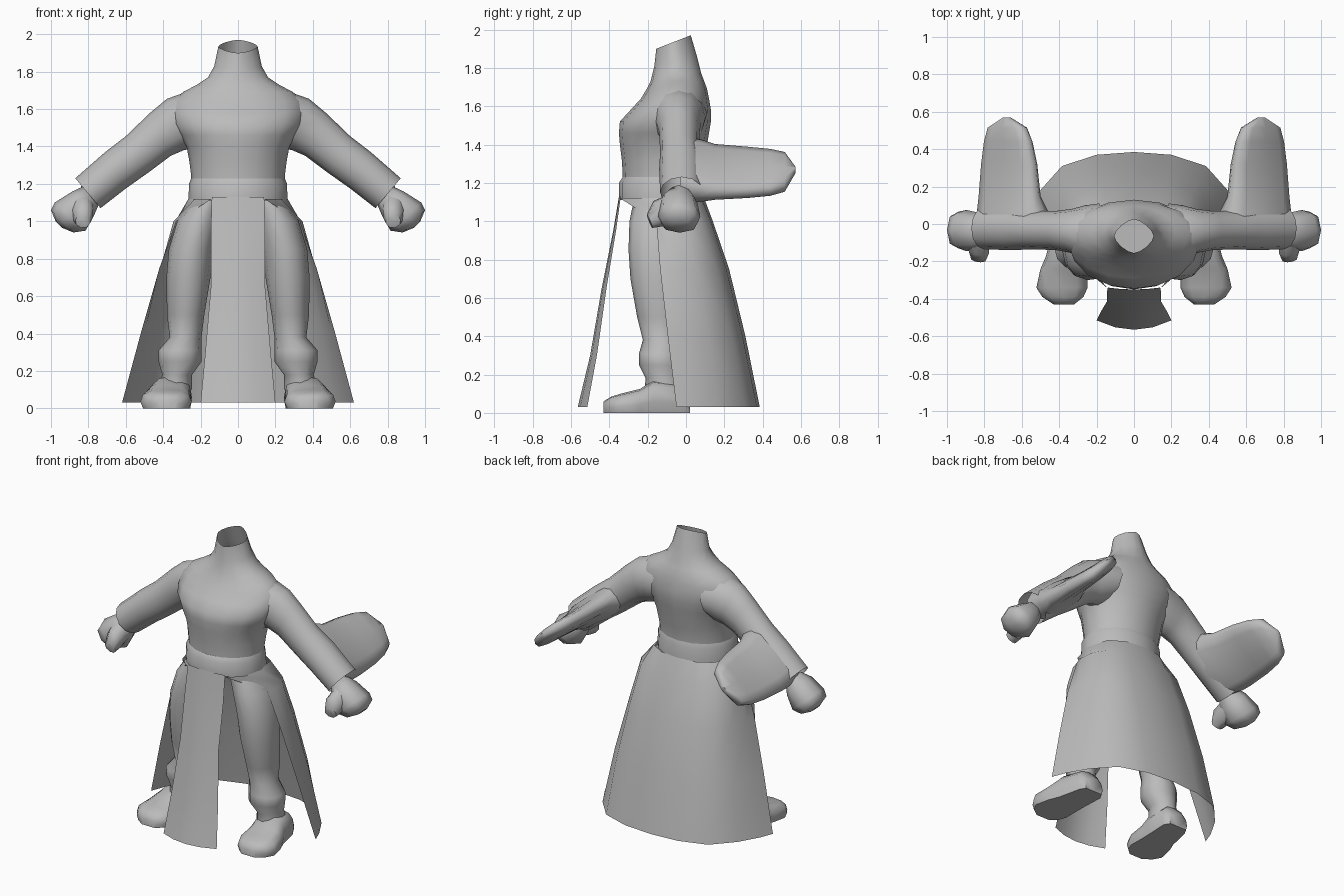
import bpy, bmesh, math
from mathutils import Vector as V

if "Cube" in bpy.data.objects:
    bpy.data.objects.remove(bpy.data.objects["Cube"])

GREY = (0.5, 0.5, 0.5, 1)
mat = bpy.data.materials.new("plain_grey")
mat.use_nodes = True
mat.diffuse_color = GREY
mat.node_tree.nodes["Principled BSDF"].inputs["Base Color"].default_value = GREY


def ring(c, u, v, n=12, power=1.0):
    """Closed section around c with half axes u and v; power < 1 makes it boxier."""
    pts = []
    for i in range(n):
        a = math.tau * i / n
        co, si = math.cos(a), math.sin(a)
        pts.append(V(c) + V(u) * math.copysign(abs(co) ** power, co)
                   + V(v) * math.copysign(abs(si) ** power, si))
    return pts


def flat(z, x, hw, front, back, tilt=0.0, **kw):
    """Level section; tilt raises its back edge."""
    h = (back - front) / 2
    return ring((x, (front + back) / 2, z), (hw, 0, 0), (0, h, tilt), **kw)


def limb(top, bottom, front, back, **kw):
    """Section between an upper and a lower (x, z) point, spanning front to back."""
    t, b = V((top[0], 0, top[1])), V((bottom[0], 0, bottom[1]))
    h = (back - front) / 2
    return ring((t + b) / 2 + V((0, (front + back) / 2, 0)), (t - b) / 2, (0, h, 0), **kw)


def loft(name, rows, closed=True, caps=(False, False), mirror=False, angle=60):
    bm = bmesh.new()
    vs = [[bm.verts.new(p) for p in r] for r in rows]
    n = len(rows[0])
    for a, b in zip(vs, vs[1:]):
        for i in range(n if closed else n - 1):
            j = (i + 1) % n
            bm.faces.new((a[i], a[j], b[j], b[i]))
    for use, r in zip(caps, (vs[0], vs[-1])):
        if use:
            bm.faces.new(r)
    bmesh.ops.recalc_face_normals(bm, faces=bm.faces)
    me = bpy.data.meshes.new(name)
    bm.to_mesh(me)
    bm.free()
    me.materials.append(mat)
    ob = bpy.data.objects.new(name, me)
    bpy.context.collection.objects.link(ob)
    if mirror:
        ob.modifiers.new("mirror", "MIRROR").use_clip = True
    bpy.ops.object.select_all(action="DESELECT")
    ob.select_set(True)
    bpy.context.view_layer.objects.active = ob
    bpy.ops.object.shade_smooth_by_angle(angle=math.radians(angle))
    return ob


# Torso with broad shoulders rising to the open, slanted neck
body = [(1.12, .25, -.33, .08), (1.24, .25, -.33, .08), (1.32, .26, -.335, .095),
        (1.40, .275, -.345, .11), (1.46, .31, -.35, .12), (1.52, .345, -.345, .13),
        (1.58, .36, -.29, .13), (1.64, .35, -.235, .12), (1.69, .295, -.205, .11),
        (1.73, .22, -.185, .095), (1.77, .16, -.175, .08)]
loft("torso", [flat(z, 0, hw, f, b, n=16) for z, hw, f, b in body] + [
    flat(1.83, 0, .127, -.165, .06, tilt=.02, n=16, power=1.15),
    flat(1.935, 0, .105, -.155, .025, tilt=.035, n=16, power=1.3)], caps=(True, False))

# Belt
loft("belt", [flat(1.11, 0, .265, -.35, .095, n=16), flat(1.2, 0, .262, -.35, .09, n=16),
              flat(1.23, 0, .25, -.33, .08, n=16)])

# Sleeves, open at the cuff
loft("sleeve", [
    limb((.17, 1.70), (.20, 1.42), -.22, .11), limb((.28, 1.69), (.24, 1.39), -.185, .10),
    limb((.38, 1.655), (.29, 1.38), -.155, .08), limb((.47, 1.58), (.36, 1.35), -.14, .07),
    limb((.60, 1.455), (.48, 1.26), -.135, .07), limb((.71, 1.37), (.60, 1.175), -.14, .09),
    limb((.87, 1.23), (.735, 1.07), -.135, .09)], mirror=True)


# Flat hanging sleeve pouches trailing behind the arms
def pouch(y, inner, outer, thick):
    a, b = V((inner[0], y, inner[1])), V((outer[0], y, outer[1]))
    nrm = V((.64, 0, .77))
    return ring((a + b) / 2, (b - a) / 2, nrm * thick, power=.65)


loft("sleeve_pouch", [
    pouch(-.03, (.47, 1.40), (.81, 1.14), .10), pouch(.07, (.48, 1.40), (.82, 1.13), .085),
    pouch(.15, (.51, 1.385), (.82, 1.13), .06), pouch(.32, (.525, 1.375), (.81, 1.135), .05),
    pouch(.44, (.55, 1.365), (.795, 1.145), .045), pouch(.515, (.58, 1.35), (.775, 1.165), .04),
    pouch(.57, (.665, 1.28), (.695, 1.255), .015)], caps=(False, True), mirror=True)

# Fists and thumbs
loft("fist", [
    limb((.82, 1.19), (.74, 1.10), -.09, .02, n=8),
    limb((.885, 1.16), (.77, 1.03), -.14, .06, n=8, power=.9),
    limb((.98, 1.10), (.815, .95), -.145, .075, n=8, power=.85),
    limb((1.0, 1.06), (.88, .94), -.13, .065, n=8, power=.85),
    limb((.975, 1.0), (.94, .965), -.07, .02, n=8)], caps=(True, True), mirror=True)
loft("thumb", [
    ring((.84, -.06, 1.07), (.065, 0, .03), (-.03, -.02, .075), n=8),
    ring((.83, -.14, 1.04), (.055, 0, .02), (-.02, -.03, .065), n=8),
    ring((.83, -.19, 1.0), (.04, 0, .01), (-.01, -.015, .035), n=8)],
    caps=(True, True), mirror=True)

# Trouser legs gathered above the ankle
loft("leg", [
    flat(1.12, .15, .09, -.27, .03), flat(1.0, .21, .115, -.295, .02),
    flat(.85, .25, .12, -.30, .01), flat(.7, .265, .118, -.29, 0),
    flat(.5, .28, .10, -.255, -.01), flat(.38, .28, .085, -.225, -.02),
    flat(.31, .31, .115, -.245, -.02), flat(.25, .31, .115, -.245, -.02),
    flat(.18, .325, .08, -.21, -.02), flat(.1, .335, .09, -.22, -.01)], mirror=True)


# Flat-soled shoes as sections from heel to toe
def shoe(y, x, hw, h):
    pts = ring((x, y, h * .35), (hw, 0, 0), (0, 0, h * .65), power=.75)
    return [V((p.x, p.y, max(p.z, 0))) for p in pts]


loft("shoe", [
    shoe(.02, .34, .07, .09), shoe(-.02, .34, .095, .15), shoe(-.17, .36, .11, .17),
    shoe(-.24, .375, .125, .125), shoe(-.34, .385, .137, .10), shoe(-.39, .38, .11, .085),
    shoe(-.43, .375, .055, .06)], caps=(True, True), mirror=True)

# Back skirt, half of it from the front slit round to the centre back
levels = [
    (1.12, [(.14, -.345), (.23, -.27), (.265, -.13), (.23, .02), (.13, .08), (0, .095)]),
    (1.0, [(.33, -.155), (.345, -.10), (.335, 0), (.28, .08), (.15, .13), (0, .14)]),
    (.75, [(.42, -.135), (.415, -.06), (.38, .06), (.31, .16), (.17, .21), (0, .225)]),
    (.4, [(.52, -.095), (.50, -.01), (.45, .12), (.355, .24), (.19, .295), (0, .31)]),
    (.03, [(.62, -.05), (.585, .04), (.51, .17), (.385, .31), (.20, .37), (0, .385)])]
loft("back_skirt", [[V((x, y, z)) for x, y in r] for z, r in levels], closed=False, mirror=True)

# Front hanging panel, slightly bowed
panel = [(1.13, .14, -.34, .01), (.95, .145, -.365, .015), (.65, .145, -.415, .025),
         (.3, .175, -.465, .035), (.03, .20, -.515, .05)]
loft("front_panel", [[V((w * t, y - bow * (1 - t * t), z)) for t in (-1, -.5, 0, .5, 1)]
                     for z, w, y, bow in panel], closed=False)
